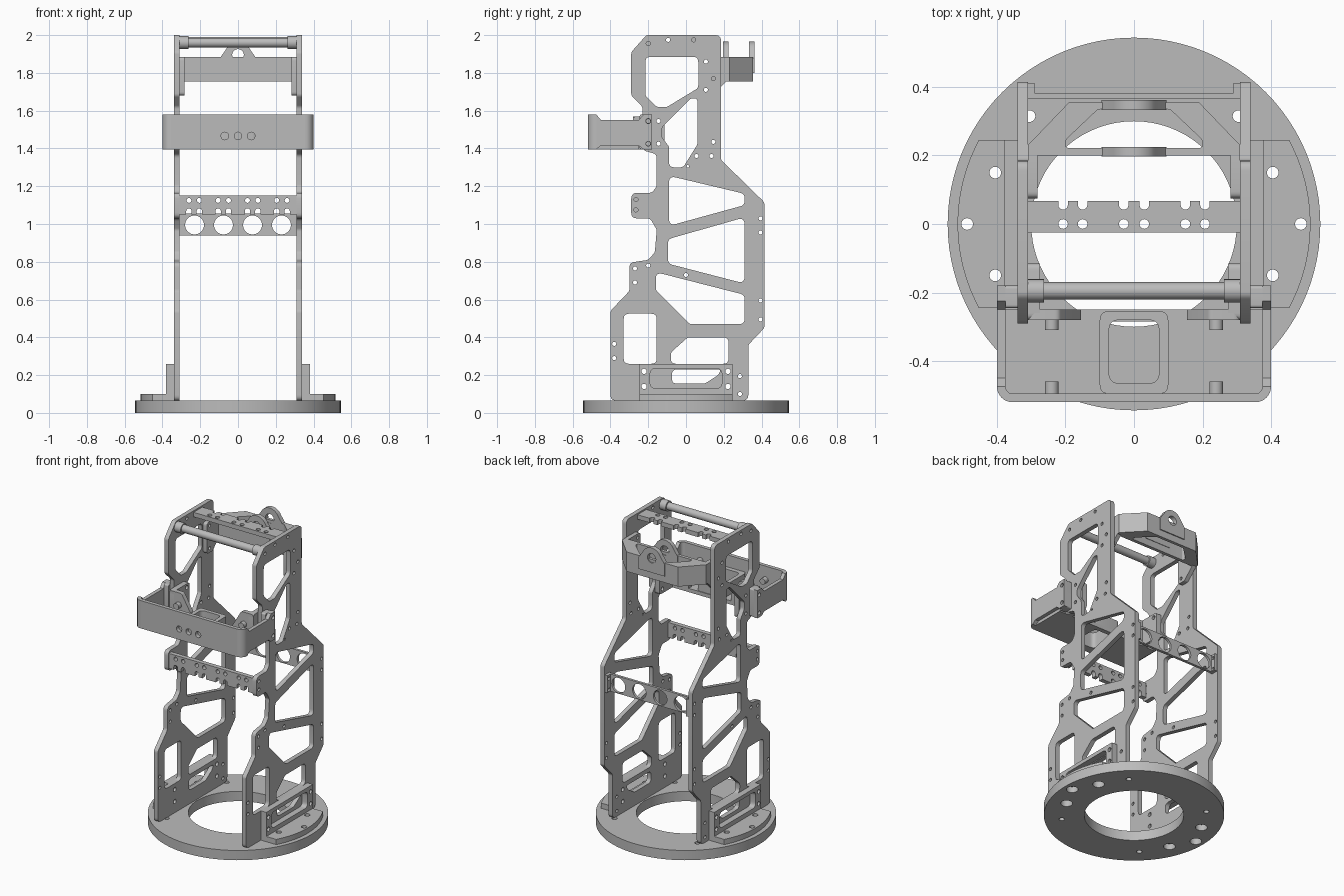
import bpy, bmesh
from math import sin, cos, tan, pi, radians, sqrt
from mathutils import Vector

cube = bpy.data.objects.get("Cube")
if cube:
    bpy.data.objects.remove(cube, do_unlink=True)

GREY = (0.5, 0.5, 0.5, 1)
metal = bpy.data.materials.new("grey_metal")
metal.use_nodes = True
metal.diffuse_color = GREY
metal.node_tree.nodes["Principled BSDF"].inputs["Base Color"].default_value = GREY

# Local (u, v, depth) to world for each drawing plane
PLANES = {
    "XY": lambda p: Vector((p.x, p.y, p.z)),
    "YZ": lambda p: Vector((p.z, p.x, p.y)),
    "XZ": lambda p: Vector((p.x, p.z, p.y)),
}


def arc(u, v, r, start, end, n=8):
    angles = [radians(start + (end - start) * i / n) for i in range(n + 1)]
    return [(u + r * cos(a), v + r * sin(a)) for a in angles]


def circle(u, v, r, n=24):
    return arc(u, v, r, 0, 360, n)[:-1]


def box(u0, u1, v0, v1):
    return [(u0, v0), (u1, v0), (u1, v1), (u0, v1)]


def rounded(pts, r, steps=5):
    """Fillet every corner of a closed outline."""
    out = []
    for i, p in enumerate(pts):
        p, a, b = Vector(p), Vector(pts[i - 1]), Vector(pts[(i + 1) % len(pts)])
        d = r / tan((a - p).angle(b - p) / 2)
        d = min(d, (a - p).length * 0.45, (b - p).length * 0.45)
        a, b = p + (a - p).normalized() * d, p + (b - p).normalized() * d
        for k in range(steps + 1):
            t = k / steps
            out.append(tuple(a * (1 - t) ** 2 + p * 2 * t * (1 - t) + b * t * t))
    return out


def plate(name, plane, lo, hi, outline, holes=()):
    """Extrude an outline with holes between two depths."""
    curve = bpy.data.curves.new(name, "CURVE")
    curve.dimensions, curve.fill_mode, curve.extrude = "2D", "BOTH", abs(hi - lo) / 2
    for loop in [outline, *holes]:
        s = curve.splines.new("POLY")
        s.points.add(len(loop) - 1)
        for point, (u, v) in zip(s.points, loop):
            point.co = (u, v, 0, 1)
        s.use_cyclic_u = True
    temp = bpy.data.objects.new(name, curve)
    bpy.context.collection.objects.link(temp)
    bpy.context.view_layer.update()
    graph = bpy.context.evaluated_depsgraph_get()
    mesh = bpy.data.meshes.new_from_object(temp.evaluated_get(graph))
    bpy.data.objects.remove(temp, do_unlink=True)
    bm = bmesh.new()
    bm.from_mesh(mesh)
    for v in bm.verts:
        v.co = PLANES[plane](v.co + Vector((0, 0, (lo + hi) / 2)))
    bmesh.ops.remove_doubles(bm, verts=bm.verts, dist=1e-5)
    bmesh.ops.recalc_face_normals(bm, faces=bm.faces)
    for f in bm.faces:
        f.smooth = True
    bm.to_mesh(mesh)
    bm.free()
    mesh.set_sharp_from_angle(angle=radians(30))
    mesh.materials.clear()
    mesh.materials.append(metal)
    bpy.context.collection.objects.link(bpy.data.objects.new(name, mesh))


SIDES = (("left", 1), ("right", -1))

# Base ring: counterbored below, small bolt holes above
bolts = [(s * x, y) for s in (1, -1) for x, y in ((0.405, 0.15), (0.487, 0), (0.405, -0.15))]
corner_bolts = [circle(a * 0.305, b * 0.315, 0.017) for a in (1, -1) for b in (1, -1)]
for name, lo, hi, r in (("base_lower_ring", 0, 0.04, 0.036), ("base_upper_ring", 0.04, 0.065, 0.017)):
    plate(name, "XY", lo, hi, circle(0, 0, 0.544, 96),
          [circle(0, 0, 0.3, 72)] + [circle(*b, r) for b in bolts] + corner_bolts)

# Side frame outline and its weight-saving windows, as (y, z)
frame = rounded([(-.40, .065), (-.40, .54), (-.30, .645), (-.30, .795), (-.2, .81), (-.165, .85),
                 (-.155, .97), (-.19, 1.03), (-.29, 1.03), (-.29, 1.165), (-.18, 1.165),
                 (-.155, 1.2), (-.155, 1.37), (-.23, 1.39), (-.23, 1.62), (-.29, 1.68),
                 (-.29, 1.91), (-.21, 2.0), (.185, 2.0), (.185, 1.34), (.415, 1.115),
                 (.415, .45), (.33, .36), (.33, .065)], 0.03)
windows = [
    [(-.215, 1.885), (.065, 1.885), (.065, 1.72), (-.10, 1.62), (-.155, 1.62), (-.215, 1.68)],
    [(.06, 1.665), (.06, 1.42), (-.015, 1.30), (-.09, 1.30), (-.09, 1.41), (-.128, 1.46), (-.128, 1.51), (.025, 1.665)],
    [(-.09, 1.255), (.31, 1.16), (.31, 1.10), (-.09, .99)],
    [(.31, 1.035), (.31, .685), (-.095, .79), (-.095, .92)],
    [(-.16, .745), (.31, .625), (.31, .47), (.02, .47), (-.16, .65)],
    box(-.33, -.155, .26, .525),
    [(.01, .40), (.225, .40), (.225, .26), (-.08, .26), (-.08, .32)],
    [(-.075, .23), (.185, .23), (.17, .2), (.10, .155), (-.075, .155)],
]
screws = [(-.2, 1.955), (-.095, 1.975), (.04, 1.975), (.105, 1.86), (.105, 1.71), (.145, 1.77),
          (.145, 1.435), (.055, 1.36), (.135, 1.36), (-.265, 1.13), (-.265, 1.075),
          (.395, 1.03), (.395, .955), (-.27, .765), (-.2, .78), (-.27, .69), (.395, .595),
          (.395, .495), (0, .73), (-.38, .365), (-.38, .29), (.285, .195), (.285, .10),
          (-.2, 1.545), (-.145, 1.545), (-.2, 1.425), (-.145, 1.425)]
foot_screws = [circle(a * 0.222, z, 0.014) for a in (1, -1) for z in (0.14, 0.22)]
arm = [(-.475, 1.395), (-.475, 1.58), (-.45, 1.55), (-.25, 1.55), (-.225, 1.58),
       (-.18, 1.58), (-.18, 1.395), (-.225, 1.395), (-.25, 1.415), (-.45, 1.415)]

for side, s in SIDES:
    plate(side + "_frame", "YZ", s * .31, s * .34, frame,
          [rounded(w, 0.028) for w in windows] + [circle(*p, 0.011, 16) for p in screws]
          + [circle(.01, 1.305, 0.007, 12)] + foot_screws)

    # Foot bracket: slotted wall and arc-edged flange
    plate(side + "_foot_wall", "YZ", s * .34, s * .38, box(-.245, .245, .065, .26),
          [rounded(box(-.19, .19, .13, .235), 0.03)] + foot_screws)
    edge = [(s * sqrt(.515 ** 2 - y * y), y) for y in [(-.245 + .49 * i / 24) for i in range(25)]]
    plate(side + "_foot_flange", "XY", .065, .1, edge + [(s * .34, .245), (s * .34, -.245)],
          [circle(x, y, 0.017) for x, y in bolts if x * s > 0])

    # Tray corner, arm, mounting block and inner mounting flange
    corner = arc(.355, -.475, .045, -90, 0) + arc(.355, -.475, .02, 0, -90)
    plate(side + "_tray_corner", "XY", 1.395, 1.58, [(s * x, y) for x, y in corner])
    arm_holes = [circle(-.2, z, 0.013, 16) for z in (1.425, 1.545)]
    plate(side + "_tray_arm", "YZ", s * .375, s * .40, arm, arm_holes)
    plate(side + "_tray_block", "YZ", s * .34, s * .375, rounded(box(-.245, -.18, 1.395, 1.58), 0.01), arm_holes)
    plate(side + "_tray_inner_flange", "YZ", s * .275, s * .31, rounded(box(-.28, -.115, 1.395, 1.57), 0.02),
          [circle(-.145, z, 0.013, 16) for z in (1.425, 1.545)])
    plate(side + "_tray_back_tab", "XZ", -.28, -.25,
          rounded([(s * .31, 1.40), (s * .31, 1.57), (s * .22, 1.57), (s * .155, 1.46), (s * .155, 1.40)], 0.02))
    for part, lo, hi in (("back", -.31, -.28), ("front", -.495, -.46)):
        plate(f"{side}_tray_{part}_bolt", "XZ", lo, hi, circle(s * .24, 1.49, 0.02))

    # Rod collar, hoist arm, rear bar flange
    plate(side + "_rod_collar", "YZ", s * .263, s * .31, circle(-.195, 1.96, 0.034))
    plate(side + "_hoist_arm", "YZ", s * .282, s * .31,
          rounded([(.075, 1.68), (.075, 1.885), (.22, 1.885), (.22, 1.76), (.135, 1.68)], 0.02),
          [circle(.105, z, 0.011, 16) for z in (1.71, 1.86)])
    plate(side + "_rear_bar_flange", "YZ", s * .29, s * .31, box(.365, .412, .94, 1.055),
          [circle(.395, z, 0.011, 16) for z in (.955, 1.03)])

# Tray front wall with three holes, floor and central pocket
plate("tray_front", "XZ", -.52, -.495, box(-.355, .355, 1.395, 1.58),
      [circle(x, 1.466, 0.02) for x in (-.07, 0, .07)])
pocket = rounded(box(-.073, .073, -.465, -.28), 0.03)
plate("tray_floor", "XY", 1.395, 1.42, box(-.375, .375, -.495, -.25), [pocket])
plate("tray_pocket", "XY", 1.42, 1.5, rounded(box(-.1, .1, -.495, -.255), 0.025), [pocket])

# Upper rod
plate("upper_rod", "YZ", -.265, .265, circle(-.195, 1.96, 0.025))


def comb(centres, half, v_edge, v_far, depth):
    """Bar outline with round-ended notches cut along v_edge."""
    flip = 1 if v_edge > v_far else -1
    pts = [(-half, v_far), (-half, v_edge)]
    for u in centres:
        end = arc(u, depth + flip * .014, .014, 180, 180 + flip * 180)
        pts += [(u - .014, v_edge), *end, (u + .014, v_edge)]
    return pts + [(half, v_edge), (half, v_far)]


# Notched cross bars, lying flat at the top and upright at the front
top_x = (-.207, -.15, -.03, .03, .15, .207)
plate("top_comb_bar", "XY", 1.96, 1.99, comb(top_x, .31, .067, -.025, .042),
      [circle(x, 0, 0.014, 16) for x in top_x])
front_x = (-.26, -.205, -.105, -.05, .05, .105, .205, .26)
plate("front_comb_bar", "XZ", -.285, -.255, comb(front_x, .31, 1.05, 1.15, 1.083),
      [circle(x, 1.125, 0.013, 16) for x in front_x])

# Rear bar with four large holes
plate("rear_bar", "XZ", .365, .382, box(-.31, .31, .94, 1.055),
      [circle(x, .995, 0.05, 32) for x in (-.23, -.077, .077, .23)])

# Hoist bracket: open trapezoid body with two eye lugs
plate("hoist_body", "XY", 1.755, 1.885,
      [(-.31, .2), (.31, .2), (.31, .23), (.19, .355), (-.19, .355), (-.31, .23)],
      [rounded([(-.2, .222), (.2, .222), (.2, .245), (.105, .335), (-.105, .335), (-.2, .245)], 0.02)])
lug = [(-.095, 1.80), (.095, 1.80), (.095, 1.88)] + arc(0, 1.895, .07, 25, 155, 14) + [(-.095, 1.88)]
for name, lo, hi in (("hoist_front_lug", .197, .225), ("hoist_rear_lug", .333, .362)):
    plate(name, "XZ", lo, hi, lug, [circle(0, 1.895, 0.031)])
